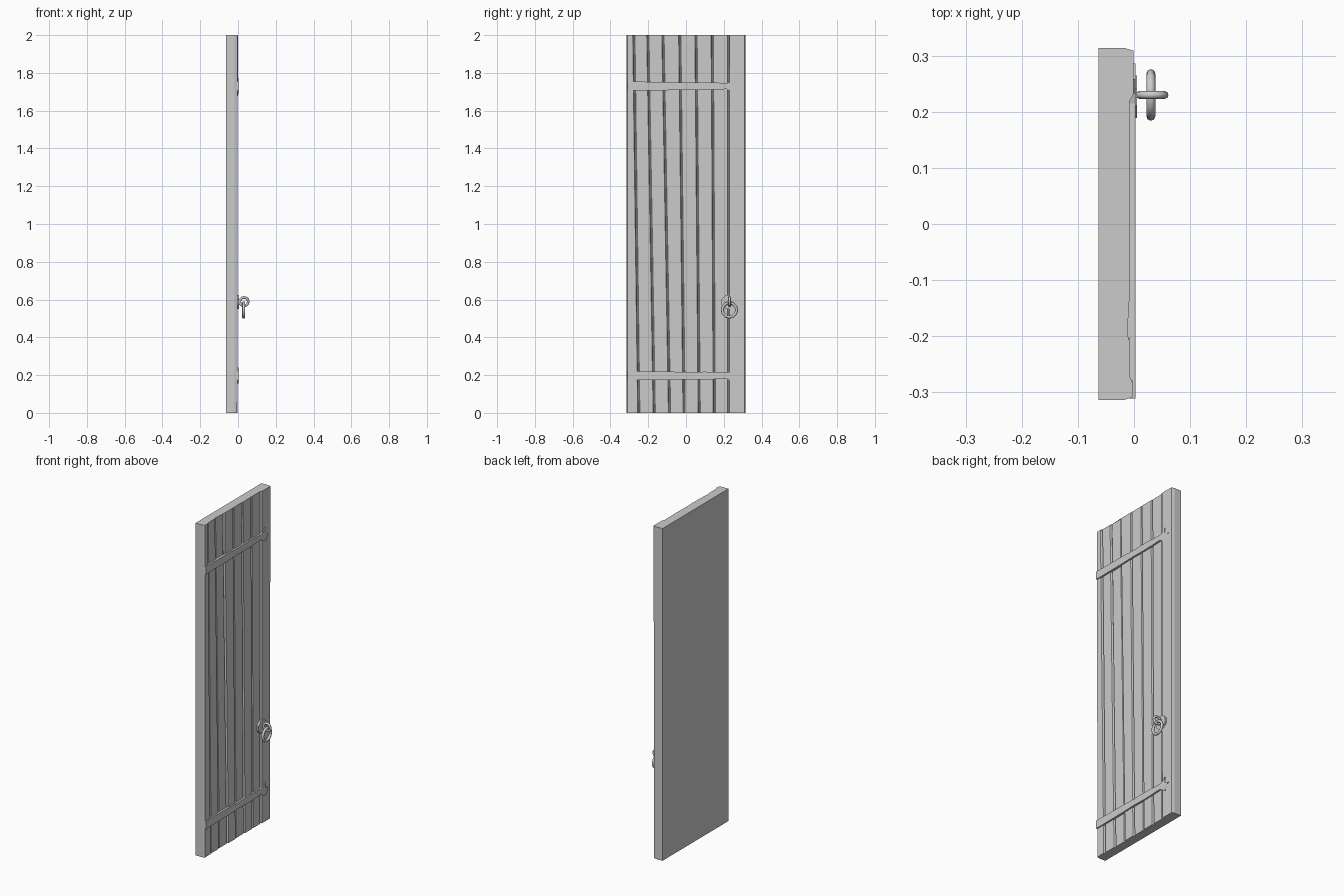
import bpy, bmesh, math
from mathutils import Matrix, Vector

if "Cube" in bpy.data.objects:
    bpy.data.objects.remove(bpy.data.objects["Cube"])


def make_object(name, bm):
    bmesh.ops.recalc_face_normals(bm, faces=bm.faces[:])
    mesh = bpy.data.meshes.new(name)
    bm.to_mesh(mesh)
    bm.free()
    obj = bpy.data.objects.new(name, mesh)
    bpy.context.collection.objects.link(obj)
    return obj


def loft(name, ring_a, ring_b):
    """Solid between two matching closed outlines."""
    bm = bmesh.new()
    a = [bm.verts.new(p) for p in ring_a]
    b = [bm.verts.new(p) for p in ring_b]
    n = len(a)
    for i in range(n):
        j = (i + 1) % n
        bm.faces.new((a[i], a[j], b[j], b[i]))
    caps = [bm.faces.new(a[::-1]), bm.faces.new(b)]
    bmesh.ops.triangulate(bm, faces=caps)
    return make_object(name, bm)


def door_outline(z, grooves, levels):
    """Door cross-section with a V groove between neighbouring planks."""
    pts = [(-0.063, 0.314), (-0.063, -0.314), (-0.018, -0.314), (levels[0], -0.309)]
    for k, y in enumerate(grooves):
        pts += [(levels[k], y - 0.006), (-0.018, y - 0.002),
                (-0.017, y + 0.002), (levels[k + 1], y + 0.006)]
    pts += [(levels[-1], 0.309), (-0.018, 0.314)]
    return [(x, y, z) for x, y in pts]


# Planked door slab, grooves slant slightly from bottom to top
bottom = door_outline(0, [-0.25, -0.168, -0.087, -0.01, 0.07, 0.15, 0.225],
                      [-0.004, -0.007, -0.010, -0.006, -0.009, -0.006, -0.007, -0.003])
top = door_outline(2, [-0.276, -0.202, -0.122, -0.033, 0.053, 0.139, 0.225],
                   [-0.003, -0.008, -0.012, -0.007, -0.008, -0.007, -0.008, -0.001])
loft("door_planks", bottom, top)

# Iron hinge straps with a three-pointed end
half = [(-0.311, 0.024), (-0.1, 0.022), (0.0, 0.019), (0.1, 0.021), (0.215, 0.016),
        (0.232, 0.020), (0.258, 0.042), (0.253, 0.013)]
strap = half + [(0.286, 0)] + [(y, -z) for y, z in reversed(half)]
for name, zc in (("lower_hinge_strap", 0.197), ("upper_hinge_strap", 1.73)):
    loft(name, [(-0.012, y, zc + z) for y, z in strap],
         [(0.003, y, zc + z) for y, z in strap])

# Octagonal plate behind the handle
octagon = [(0.227 + 0.041 * math.cos(math.pi * (k + 0.5) / 4),
            0.587 + 0.041 * math.sin(math.pi * (k + 0.5) / 4)) for k in range(8)]
loft("handle_plate", [(-0.01, y, z) for y, z in octagon],
     [(0.005, y, z) for y, z in octagon])


def ring(name, centre, rotation, major, minor, segments):
    bpy.ops.mesh.primitive_torus_add(location=centre, rotation=rotation,
                                     major_radius=major, minor_radius=minor,
                                     major_segments=segments, minor_segments=8)
    obj = bpy.context.object
    obj.name = name
    bpy.ops.object.shade_smooth_by_angle(angle=math.radians(50))


# Fixed eye in the xz plane and the pull ring hanging through it
ring("handle_eye", (0.032, 0.23, 0.589), (math.pi / 2, 0, 0), 0.0225, 0.007, 12)
ring("pull_ring", (0.03, 0.23, 0.545), (0, math.pi / 2, 0), 0.038, 0.008, 12)
